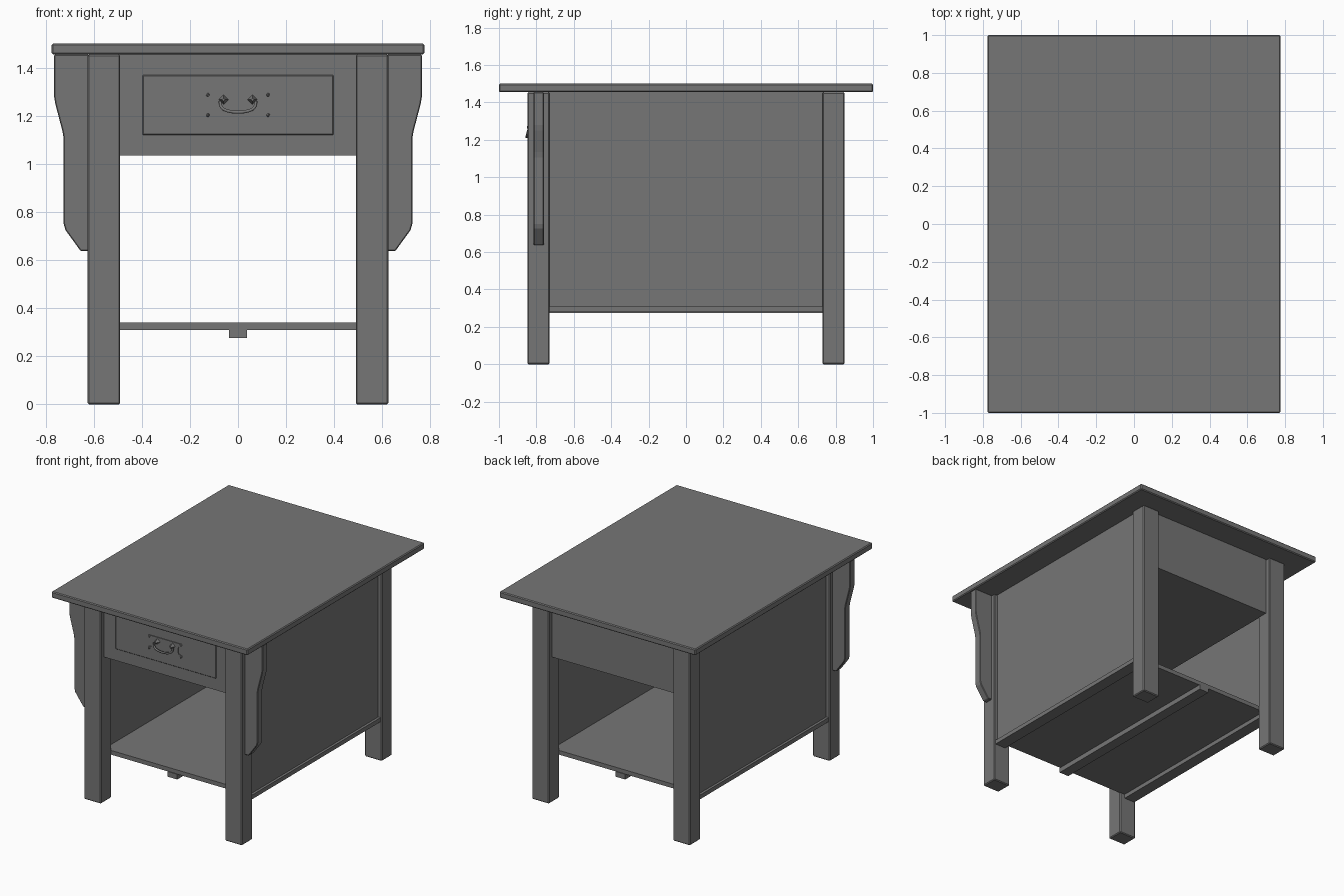
import bpy
import bmesh
import math
from mathutils import Matrix

default = bpy.data.objects.get("Cube")
if default:
    bpy.data.objects.remove(default, do_unlink=True)

GREY = (0.18, 0.18, 0.18, 1)
paint = bpy.data.materials.new("grey_paint")
paint.use_nodes = True
paint.diffuse_color = GREY
paint.node_tree.nodes["Principled BSDF"].inputs["Base Color"].default_value = GREY


def finish(name, bm, bevel=0):
    """Turn a bmesh into a painted object."""
    bmesh.ops.recalc_face_normals(bm, faces=bm.faces)
    mesh = bpy.data.meshes.new(name)
    bm.to_mesh(mesh)
    bm.free()
    mesh.materials.append(paint)
    obj = bpy.data.objects.new(name, mesh)
    bpy.context.collection.objects.link(obj)
    if bevel:
        mod = obj.modifiers.new("edge", "BEVEL")
        mod.width = bevel
        mod.segments = 1
    return obj


def box(name, x, y, z, bevel=0):
    """Box from its lower and upper limits on each axis."""
    bm = bmesh.new()
    bmesh.ops.create_cube(bm, size=1)
    for v in bm.verts:
        for i, (low, high) in enumerate((x, y, z)):
            v.co[i] = low if v.co[i] < 0 else high
    return finish(name, bm, bevel)


def slab(name, points, y0, y1, bevel=0):
    """Extrude an x-z outline along y."""
    bm = bmesh.new()
    face = bm.faces.new([bm.verts.new((x, y0, z)) for x, z in points])
    extruded = bmesh.ops.extrude_face_region(bm, geom=[face])["geom"]
    for v in extruded:
        if isinstance(v, bmesh.types.BMVert):
            v.co.y = y1
    return finish(name, bm, bevel)


def span(a):
    return (-a, a)


# Table top
box("table_top", span(0.775), span(1), (1.455, 1.5), 0.006)

# Legs, side panels, rails and front brackets
bracket = [(0.62, 1.455), (0.765, 1.455), (0.765, 1.28), (0.76, 1.25),
           (0.73, 1.135), (0.725, 1.105), (0.725, 0.75), (0.718, 0.725),
           (0.655, 0.638), (0.62, 0.638)]
for side, s in (("left", 1), ("right", -1)):
    def across(a, b):
        return tuple(sorted((s * a, s * b)))
    box("front_leg_" + side, across(0.49, 0.625), (-0.848, -0.73), (0, 1.455), 0.006)
    box("back_leg_" + side, across(0.49, 0.625), (0.73, 0.848), (0, 1.455), 0.006)
    box("side_panel_" + side, across(0.54, 0.597), span(0.735), (0.31, 1.455))
    box("side_rail_" + side, across(0.53, 0.615), span(0.735), (0.28, 0.31))
    slab("bracket_" + side, [(s * x, z) for x, z in bracket], -0.815, -0.76, 0.004)

# Aprons and the floor of the drawer space
box("front_apron", span(0.495), (-0.81, -0.76), (1.035, 1.455))
box("back_apron", span(0.495), (0.76, 0.81), (1.035, 1.455))
box("drawer_floor", span(0.495), span(0.77), (1.035, 1.06))

# Lower shelf with its centre cleat
box("shelf", span(0.545), span(0.735), (0.31, 0.34))
box("shelf_cleat", span(0.038), span(0.74), (0.275, 0.312))

# Drawer front
box("drawer_front", span(0.398), (-0.817, -0.80), (1.12, 1.37), 0.004)

# Handle plate with notched ends
HZ = 1.245
quarter = [(0.1, 0), (0.105, 0.025), (0.135, 0.035), (0.135, 0.05)]
right = [(x, -z) for x, z in quarter[:0:-1]] + quarter
outline = right + [(-x, z) for x, z in reversed(right)]
slab("handle_plate", [(x, HZ + z) for x, z in outline], -0.822, -0.816)

# Plate studs and handle knobs
for sx in (-1, 1):
    for sz in (-1, 1):
        bm = bmesh.new()
        place = Matrix.Translation((sx * 0.125, -0.823, HZ + sz * 0.042))
        bmesh.ops.create_icosphere(bm, subdivisions=1, radius=0.008, matrix=place)
        finish("plate_stud", bm)
    bm = bmesh.new()
    place = Matrix.Translation((sx * 0.06, -0.835, HZ + 0.022)) @ Matrix.Rotation(math.pi / 2, 4, "X")
    bmesh.ops.create_cone(bm, cap_ends=True, segments=4, radius1=0.021, radius2=0.006,
                          depth=0.03, matrix=place)
    finish("handle_knob", bm)

# Drooping handle bail
curve = bpy.data.curves.new("handle_bail", "CURVE")
curve.dimensions = "3D"
curve.bevel_depth = 0.007
curve.bevel_resolution = 1
curve.use_fill_caps = True
spline = curve.splines.new("POLY")
steps = 14
spline.points.add(steps)
for i, p in enumerate(spline.points):
    a = math.pi * i / steps
    drop = math.sin(a) ** 0.6
    p.co = (-0.074 * math.cos(a), -0.84 - 0.012 * drop, HZ + 0.015 - 0.045 * drop, 1)
curve.materials.append(paint)
bail = bpy.data.objects.new("handle_bail", curve)
bpy.context.collection.objects.link(bail)
